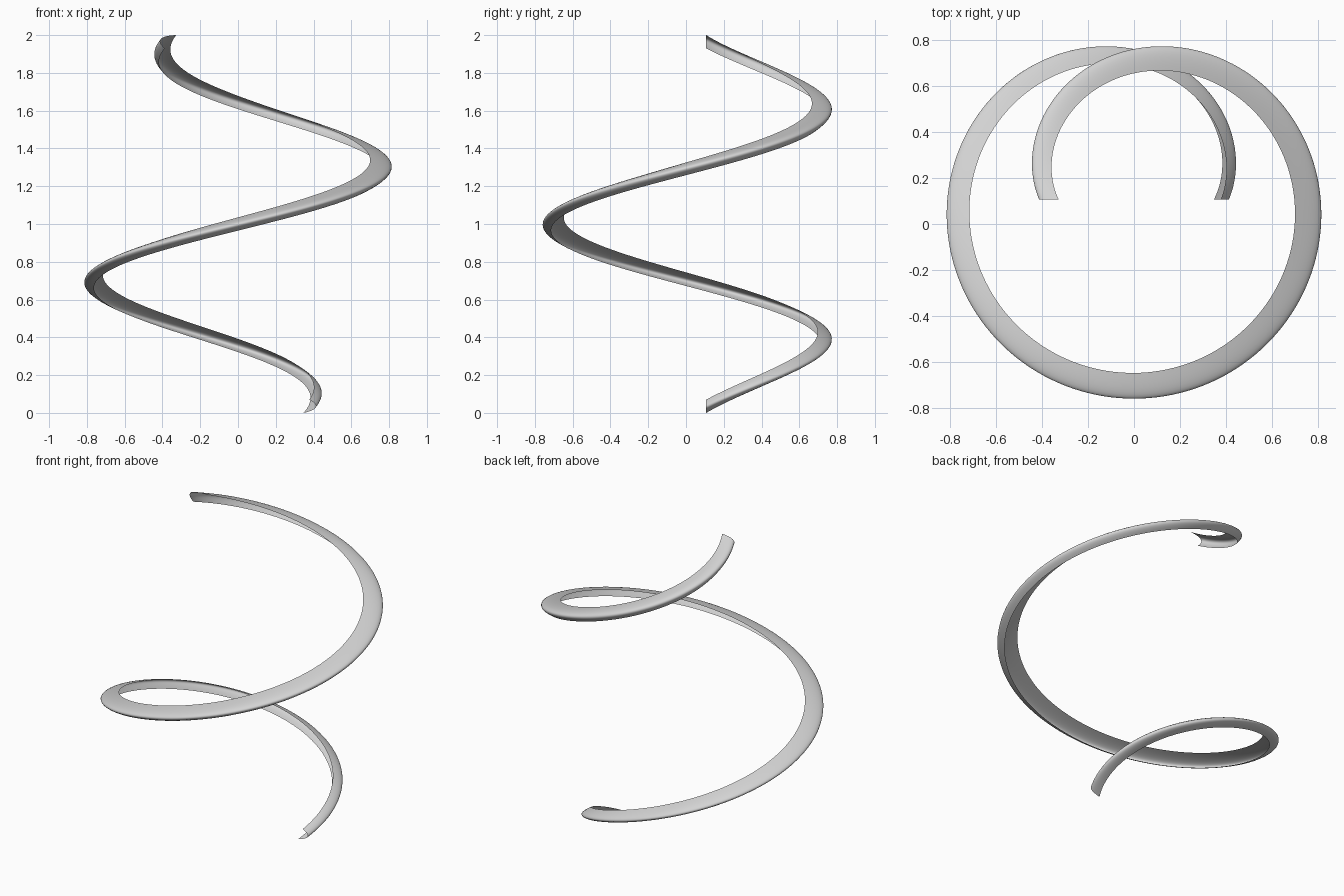
import bpy
import bmesh
from math import cos, sin, sqrt, radians
from mathutils import Vector

cube = bpy.data.objects.get("Cube")
if cube:
    bpy.data.objects.remove(cube, do_unlink=True)

AXIS_Y = 0.107        # the spiral's axis
MAX_RADIUS = 0.866
HALF_TURN = 270       # degrees on either side of the middle
HALF_RISE = 0.965
TAPER = 0.228         # latitude gained per degree of turn
HALF_HEIGHT = 0.035
STEPS = 240
ARC_STEPS = 14


def section(t):
    """Curved channel profile as (radial, height) points, for t in -1..1."""
    upper = 0.112 + 0.025 * t - 0.052 * t * t
    lower = 0.045 - 0.02 * t
    a = Vector((-upper, HALF_HEIGHT))
    b = Vector((sqrt(upper * lower), 0.01 + 0.02 * t))
    c = Vector((-lower, -HALF_HEIGHT))
    for j in range(ARC_STEPS + 1):
        s = j / ARC_STEPS
        yield a * (1 - s) ** 2 + b * 2 * s * (1 - s) + c * s * s


# Spiral ribbon: the channel swept up a tapering spiral
bm = bmesh.new()
rings = []
for i in range(STEPS + 1):
    t = 2 * i / STEPS - 1
    turn = HALF_TURN * t
    angle = radians(turn + 270)
    radius = MAX_RADIUS * cos(radians(TAPER * turn))
    height = 1 + HALF_RISE * t
    rings.append([
        bm.verts.new(((radius + p.x) * cos(angle),
                      AXIS_Y + (radius + p.x) * sin(angle),
                      height + p.y))
        for p in section(t)])

for near, far in zip(rings, rings[1:]):
    for j in range(ARC_STEPS):
        bm.faces.new((near[j], near[j + 1], far[j + 1], far[j]))

mesh = bpy.data.meshes.new("spiral_ribbon")
bm.to_mesh(mesh)
bm.free()
ribbon = bpy.data.objects.new("spiral_ribbon", mesh)
bpy.context.collection.objects.link(ribbon)

# Light grey finish
grey = bpy.data.materials.new("light_grey")
grey.use_nodes = True
colour = (0.65, 0.65, 0.65, 1)
grey.diffuse_color = colour
grey.node_tree.nodes["Principled BSDF"].inputs["Base Color"].default_value = colour
mesh.materials.append(grey)

# Smooth shading
mesh.polygons.foreach_set("use_smooth", [True] * len(mesh.polygons))
mesh.update()
